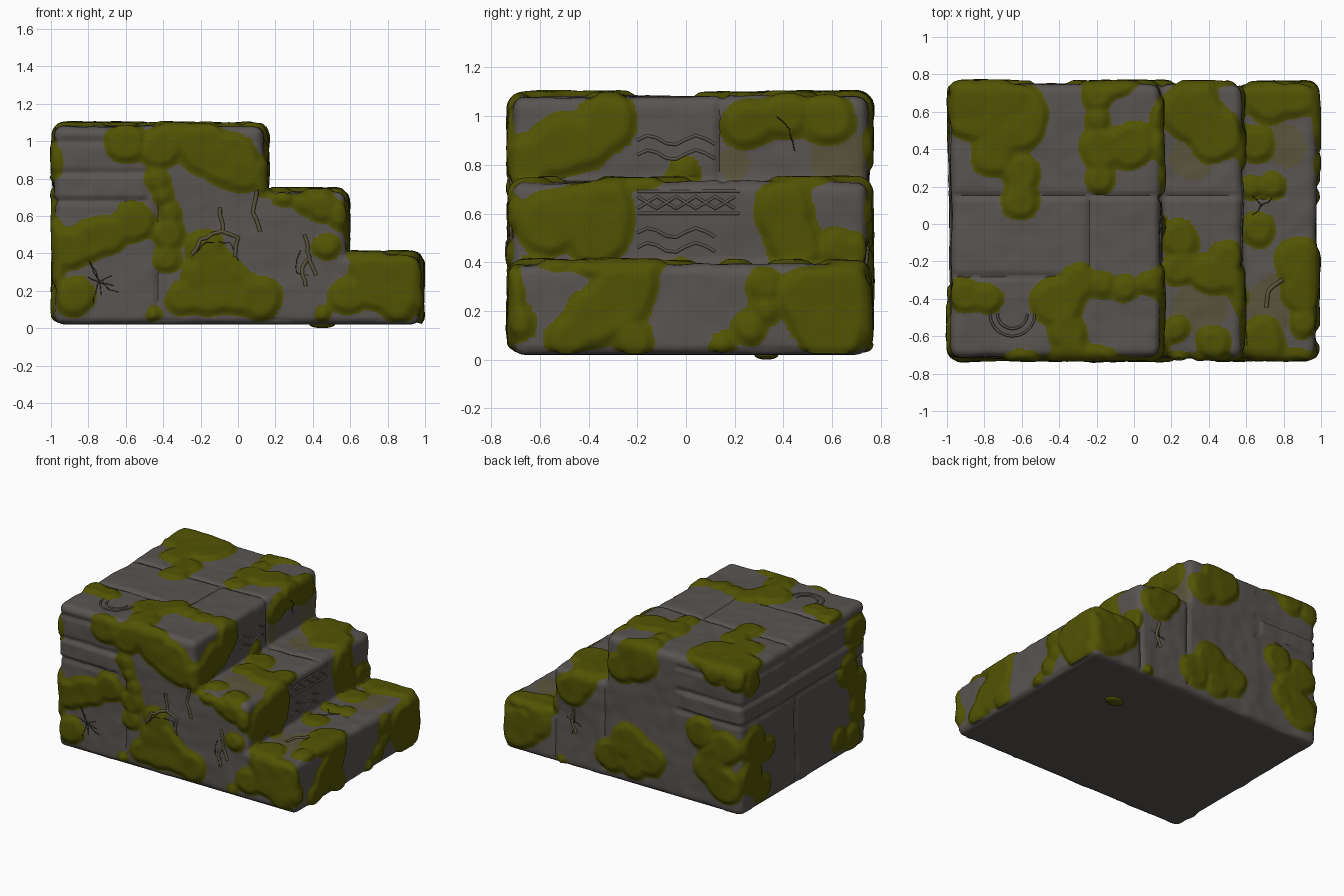
import bpy, bmesh, math, random
from mathutils import Vector, noise
from mathutils.bvhtree import BVHTree

random.seed(4)
cube = bpy.data.objects.get("Cube")
if cube:
    bpy.data.objects.remove(cube)

FRONT, BACK, LOW, END = -0.712, 0.745, 0.02, -0.978
STEPS = [(0.14, 1.08), (0.574, 0.728), (0.973, 0.39)]   # nosing x, tread z
VOXEL = 0.0145


def material(name, r, g, b):
    m = bpy.data.materials.new(name)
    m.use_nodes = True
    m.diffuse_color = (r, g, b, 1)
    node = m.node_tree.nodes["Principled BSDF"]
    node.inputs["Base Color"].default_value = (r, g, b, 1)
    node.inputs["Roughness"].default_value = 0.9
    return m


stone = material("grey stone", 0.1, 0.089, 0.081)
moss = material("green moss", 0.084, 0.087, 0.001)
stain = material("stained stone", 0.102, 0.09, 0.045)
dark = material("dark crack", 0.02, 0.019, 0.01)

# Where flat coordinates on each face of the steps lie in space
PLACE = {
    "front": lambda u, v: Vector((u, FRONT, v)),
    "back": lambda u, v: Vector((u, BACK, v)),
    "end": lambda u, v: Vector((END, u, v)),
}
for i, (sx, sz) in enumerate(STEPS):
    PLACE["riser%d" % i] = lambda u, v, sx=sx: Vector((sx, u, v))
    PLACE["tread%d" % i] = lambda u, v, sz=sz: Vector((u, v, sz))
ACROSS = {"f": 1, "b": 1, "e": 0, "r": 0, "t": 2}   # axis through each face

patches, stains = [], []


def grow(side, *discs, into=patches):
    into.extend((PLACE[side](u, v), r, ACROSS[side[0]]) for u, v, r in discs)


# Moss patches, as overlapping discs on each face
grow("front", (-.6, 1.0, .12), (-.4, .97, .12), (-.2, .98, .15), (-.05, .9, .16), (.03, .82, .1),
     (-.43, .79, .07), (-.4, .7, .06), (-.36, .62, .07), (-.37, .5, .09), (-.38, .37, .08),
     (-.56, .57, .12), (-.7, .5, .11), (-.8, .46, .12), (-.92, .42, .12),
     (-.87, .17, .11), (-.45, .07, .05))
grow("front", (-.13, .24, .18), (0, .19, .13), (.12, .16, .12), (-.3, .16, .1), (-.18, .43, .1),
     (.75, .24, .16), (.88, .27, .14), (.6, .17, .11), (.85, .14, .12), (.68, .32, .09),
     (.45, .65, .09), (.36, .67, .07), (.24, .71, .07), (.47, .43, .08), (.55, .6, .08), (.45, .07, .05))
grow("riser0", (-.32, .98, .13), (-.4, .88, .11), (-.52, .87, .14), (-.66, .81, .12), (0, .76, .08),
     (.25, .97, .11), (.42, 1.02, .11), (.58, 1.0, .12))
grow("riser1", (-.56, .56, .14), (-.36, .62, .15), (-.37, .5, .13), (.4, .62, .13),
     (.45, .48, .12), (.62, .47, .09), (.7, .45, .08))
grow("riser2", (-.25, .28, .14), (-.36, .18, .13), (-.49, .08, .09), (-.22, .07, .09), (-.69, .15, .08),
     (.57, .2, .17), (.66, .27, .14), (.48, .27, .12), (.33, .31, .08), (.33, .2, .07), (.26, .13, .07),
     (.15, .06, .06), (.6, .1, .13))
grow("tread0", (-.85, .6, .17), (-.64, .57, .19), (-.76, .37, .12), (-.6, .27, .1), (-.61, .12, .11),
     (-.2, .69, .09), (-.19, .55, .08), (-.18, .41, .13), (-.02, .42, .14), (-.18, .24, .08))
grow("tread0", (-.91, -.38, .1), (-.77, -.4, .09), (-.41, -.42, .14), (-.36, -.58, .11), (-.34, -.7, .1),
     (-.3, -.31, .1), (-.17, -.32, .08), (-.04, -.34, .08), (.08, -.32, .07))
grow("tread1", (.3, .6, .17), (.44, .47, .15), (.24, -.08, .11), (.4, -.28, .11), (.5, -.18, .1),
     (.52, -.29, .08), (.24, -.24, .1), (.42, -.64, .1), (.22, -.57, .08))
grow("tread2", (.72, .67, .13), (.87, .68, .12), (.65, .42, .1), (.74, .2, .08), (.62, .2, .07),
     (.65, -.03, .1), (.88, -.2, .13), (.91, -.37, .12), (.91, -.53, .09), (.68, -.62, .13))
grow("back", (-.22, .25, .14), (-.05, .33, .15), (.09, .2, .13), (-.1, .17, .11), (-.64, .56, .12),
     (-.85, .5, .13), (-.75, .4, .12), (-.84, .22, .15), (-.67, .3, .1), (-.13, .97, .17),
     (.02, .87, .12), (-.75, 1.04, .1), (-.92, 1.03, .1))
grow("back", (.42, .6, .13), (.33, .69, .11), (.85, .2, .17), (.7, .28, .11), (.5, .06, .05))
grow("end", (.63, .3, .14), (.6, .52, .14), (.5, .15, .11), (.45, .42, .1), (.62, .97, .1),
     (-.6, .9, .13), (-.5, .64, .13), (-.62, .5, .12), (-.64, .34, .13), (-.55, .13, .11), (-.4, .17, .09))
# Faint stains
grow("riser0", (.63, .82, .12), (.2, .8, .07), into=stains)
grow("tread1", (.3, .36, .12), (.35, -.44, .14), into=stains)
grow("tread2", (.76, -.42, .15), (.82, .42, .11), into=stains)

# Joints between the stone blocks
seams = []


def seam(side, a, b):
    seams.append((PLACE[side](*a), PLACE[side](*b)))


seam("tread0", (-1, .15), (.15, .15))
seam("tread0", (-1, -.28), (-.4, -.28))
seam("tread0", (-.24, -.28), (-.24, .15))
seam("tread1", (.15, .15), (.6, .15))
seam("tread2", (.6, .15), (.8, .15))
seam("riser0", (.14, .74), (.14, 1.1))
seam("front", (-.43, 0), (-.43, .7))
seam("back", (.15, .1), (.15, 1.1))
seam("back", (.56, .05), (.56, .4))
seam("end", (.1, .05), (.1, .66))
for z in (.68, .83, 1.0):
    seam("front", (-1, z), (-.5, z))
    seam("back", (-1, z), (-.45, z))
    seam("end", (FRONT, z), (BACK, z))


def seam_depth(p):
    best = 0.0
    for a, b in seams:
        d = b - a
        t = max(0, min(1, (p - a).dot(d) / d.length_squared))
        best = max(best, 1 - (p - a - d * t).length / 0.024)
    return 0.014 * best


def coverage(p, discs, blend=0.016):
    # Flattened discs melt together; positive inside, with the inward direction
    total, pull = 0.0, Vector()
    for c, r, axis in discs:
        d = c - p
        d[axis] *= 1.8
        f = r - d.length
        if f > -0.12:
            w = math.exp(f / blend)
            total += w
            pull += d.normalized() * w
    if not total:
        return -1, pull
    return blend * math.log(total) + 0.022 * noise.noise(p * 7), pull.normalized()


# Stepped stone body: extruded profile, rounded outer edges, fine even mesh
profile = [(END, LOW), (STEPS[-1][0], LOW)]
for i in (2, 1, 0):
    profile.append(STEPS[i])
    profile.append((STEPS[i - 1][0] if i else END, STEPS[i][1]))
bm = bmesh.new()
face = bm.faces.new([bm.verts.new((x, FRONT, z)) for x, z in profile])
side = bmesh.ops.extrude_face_region(bm, geom=[face])["geom"]
bmesh.ops.translate(bm, vec=(0, BACK - FRONT, 0), verts=[v for v in side if isinstance(v, bmesh.types.BMVert)])
bmesh.ops.recalc_face_normals(bm, faces=bm.faces)
convex = [e for e in bm.edges if e.calc_face_angle_signed(0) > 0.1]
bmesh.ops.bevel(bm, geom=convex, offset=0.045, segments=4, affect='EDGES', profile=0.5)
mesh = bpy.data.meshes.new("stone_steps")
bm.to_mesh(mesh)
bm.free()
body = bpy.data.objects.new("stone_steps", mesh)
bpy.context.collection.objects.link(body)
remesh = body.modifiers.new("even_mesh", 'REMESH')
remesh.mode, remesh.voxel_size = 'VOXEL', VOXEL
fine = bpy.data.meshes.new_from_object(body.evaluated_get(bpy.context.evaluated_depsgraph_get()))
body.modifiers.clear()
body.data = fine
fine.materials.clear()
for m in (stone, moss, stain):
    fine.materials.append(m)

# Weather the stone, carve joints and raise the moss
bm = bmesh.new()
bm.from_mesh(fine)
bm.normal_update()
green, tint, moved = {}, {}, {}
for v in bm.verts:
    p, n = v.co.copy(), v.normal.copy()
    if n.z < -0.7:
        green[v] = tint[v] = -1
        continue
    f, inward = coverage(p, patches)
    tint[v] = coverage(p, stains)[0]
    slide = Vector()
    if abs(f) < VOXEL * 0.5:
        slide = (inward - n * inward.dot(n)) * -f
        f = 0
    green[v] = f
    t = max(0, min(1, f / 0.045))
    lift = 0.022 * t * t * (3 - 2 * t)
    lift += 0.01 * noise.noise(p * 3.5) + 0.005 * noise.noise(p * 11)
    lift -= seam_depth(p) * (1 - t)
    if .7 < p.z < .81 and (n.x < -.7 or (abs(n.y) > .7 and p.x < -.5)):
        lift += 0.008
    moved[v] = p + slide + n * lift
for v, co in moved.items():
    v.co = co
for f in bm.faces:
    if sum(green[v] for v in f.verts) > 0:
        f.material_index = 1
    elif sum(tint[v] for v in f.verts) > 0:
        f.material_index = 2
bm.normal_update()
surface = BVHTree.FromBMesh(bm)
bm.to_mesh(fine)
bm.free()
bpy.context.view_layer.objects.active = body
body.select_set(True)
bpy.ops.object.shade_smooth_by_angle(angle=math.radians(50))


def lines(name, paths, radius, mat, wobble=0.0):
    # Thin strands laid on the surface
    curve = bpy.data.curves.new(name, 'CURVE')
    curve.dimensions, curve.bevel_depth, curve.bevel_resolution = '3D', radius, 1
    for path in paths:
        pts = [path[0]]
        for a, b in zip(path, path[1:]):
            k = max(1, int((b - a).length / 0.03))
            pts += [a.lerp(b, (i + 1) / k) for i in range(k)]
        spline = curve.splines.new('POLY')
        spline.points.add(len(pts) - 1)
        for q, p in zip(spline.points, pts):
            p = p + Vector([random.uniform(-wobble, wobble) for _ in range(3)])
            q.co = (*surface.find_nearest(p)[0], 1)
    curve.materials.append(mat)
    bpy.context.collection.objects.link(bpy.data.objects.new(name, curve))


def on(side, *points):
    return [PLACE[side](u, v) for u, v in points]


# Branching cracks
def burst(side, u, v, size, count):
    for i in range(count):
        a = math.tau * i / count + random.uniform(-.4, .4)
        s = size * random.uniform(.5, 1)
        bend = a + random.uniform(-.6, .6)
        mid = (u + s * .5 * math.cos(a), v + s * .5 * math.sin(a))
        tip = (mid[0] + s * .5 * math.cos(bend), mid[1] + s * .5 * math.sin(bend))
        yield on(side, (u, v), mid, tip)


cracks = [*burst("front", -.74, .25, .14, 8), *burst("back", .4, .36, .12, 4),
          *burst("tread2", .68, .1, .1, 3), on("front", (.33, .42), (.31, .3), (.38, .28)),
          on("front", (-.24, .38), (-.17, .46), (-.04, .46), (0, .36)),
          on("riser0", (.37, 1.0), (.42, .95), (.45, .86))]
lines("cracks", cracks, 0.0025, dark, 0.006)

# Gnarled roots clinging to the stone
roots = [on("front", (-.1, .64), (-.08, .52), (0, .48), (-.02, .38)),
         on("front", (-.08, .52), (-.2, .47), (-.24, .4)),
         on("front", (.36, .5), (.38, .38), (.34, .32), (.36, .22)),
         on("front", (.38, .38), (.42, .28)),
         on("front", (.1, .74), (.08, .62), (.12, .52)),
         on("back", (.4, .46), (.42, .36), (.38, .28)),
         on("tread2", (.8, -.3), (.72, -.35), (.71, -.45))]
lines("roots", roots, 0.011, stain, 0.005)

# Carved relief: crossing zigzags, waves and rings
relief = []
for flip in (0, 1):
    relief.append(on("riser1", *((-.2 + .08 * i, .67 if (i + flip) % 2 else .62) for i in range(6))))
for z in (.6, .69):
    relief.append(on("riser1", (-.2, z), (.22, z)))
for side_name, z in (("riser1", .52), ("riser1", .46), ("riser0", .9), ("riser0", .84)):
    relief.append(on(side_name, *((-.2 + .04 * i, z + .02 * math.sin(i * 1.3)) for i in range(9))))
for r in (.08, .12):
    ring = [math.pi + math.pi * i / 10 for i in range(11)]
    relief.append(on("tread0", *((-.65 + r * math.cos(a), -.48 + r * math.sin(a)) for a in ring)))
lines("carved_relief", relief, 0.007, stone)

# Moss clump under the base
bpy.ops.mesh.primitive_uv_sphere_add(segments=16, ring_count=8, radius=1, location=(.45, .33, .02))
clump = bpy.context.object
clump.name = "moss_clump"
clump.scale = (.07, .05, .02)
clump.data.materials.append(moss)
bpy.ops.object.shade_smooth()
